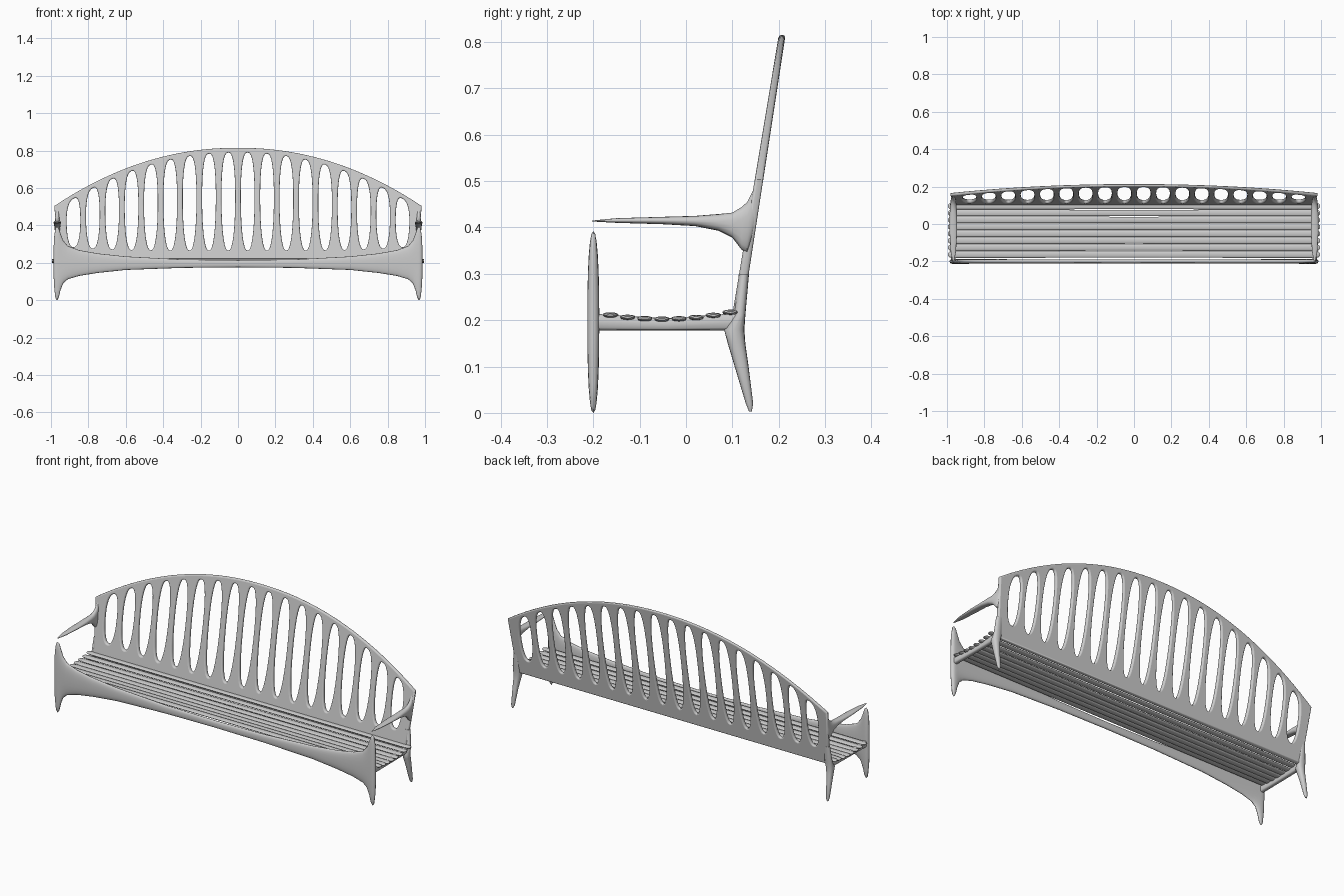
import bpy
import bmesh
import math

cube = bpy.data.objects.get("Cube")
if cube:
    bpy.data.objects.remove(cube, do_unlink=True)

grey = bpy.data.materials.new("warm_grey")
grey.use_nodes = True
GREY = (0.6, 0.6, 0.6, 1.0)
grey.diffuse_color = GREY
grey.node_tree.nodes["Principled BSDF"].inputs["Base Color"].default_value = GREY


def finish(obj, angle=50):
    obj.data.materials.clear()
    obj.data.materials.append(grey)
    bpy.ops.object.select_all(action="DESELECT")
    obj.select_set(True)
    bpy.context.view_layer.objects.active = obj
    bpy.ops.object.shade_smooth_by_angle(angle=math.radians(angle))
    return obj


def power(value, exponent):
    return math.copysign(abs(value) ** exponent, value)


def loft(name, axis, stations, sides=16, square=0.85):
    """Skin rounded sections; a station is (position, centre a, centre b, half a, half b)."""
    a, b = [i for i in range(3) if i != axis]
    bm = bmesh.new()
    rings = []
    for pos, ca, cb, ha, hb in stations:
        ring = []
        for k in range(sides):
            t = math.tau * k / sides
            co = [0, 0, 0]
            co[axis] = pos
            co[a] = ca + ha * power(math.cos(t), square)
            co[b] = cb + hb * power(math.sin(t), square)
            ring.append(bm.verts.new(co))
        rings.append(ring)
    for low, high in zip(rings, rings[1:]):
        for k in range(sides):
            n = (k + 1) % sides
            bm.faces.new((low[k], low[n], high[n], high[k]))
    bm.faces.new(rings[0])
    bm.faces.new(rings[-1])
    bmesh.ops.recalc_face_normals(bm, faces=bm.faces)
    mesh = bpy.data.meshes.new(name)
    bm.to_mesh(mesh)
    bm.free()
    obj = bpy.data.objects.new(name, mesh)
    bpy.context.collection.objects.link(obj)
    return finish(obj)


# Front apron with both front legs: x, underside, top edge, half thickness
half = [(0, 0.176, 0.214, 0.010), (0.3, 0.173, 0.218, 0.010), (0.6, 0.162, 0.234, 0.011),
        (0.75, 0.146, 0.25, 0.012), (0.85, 0.13, 0.268, 0.012), (0.91, 0.112, 0.29, 0.013),
        (0.935, 0.09, 0.32, 0.013), (0.95, 0.05, 0.36, 0.013), (0.958, 0.015, 0.385, 0.013),
        (0.968, 0, 0.392, 0.013), (0.976, 0.01, 0.385, 0.012), (0.982, 0.06, 0.35, 0.009),
        (0.986, 0.13, 0.28, 0.003)]
profile = [(-x, lo, hi, t) for x, lo, hi, t in half[:0:-1]] + half
loft("front_apron", 0, [(x, -0.2, (lo + hi) / 2, t, (hi - lo) / 2)
                        for x, lo, hi, t in profile], 24)


# Backrest: arched panel with a row of tall slots
def arch(x):
    return 0.815 - 0.31 * (abs(x) / 0.98) ** 2.1


curve = bpy.data.curves.new("backrest", "CURVE")
curve.dimensions = "2D"
curve.fill_mode = "BOTH"
curve.extrude = 0.003
curve.bevel_depth = 0.007
curve.bevel_resolution = 2
curve.offset = -0.007


def add_outline(points):
    spline = curve.splines.new("POLY")
    spline.points.add(len(points) - 1)
    for p, (x, z) in zip(spline.points, points):
        p.co = (x, z, 0, 1)
    spline.use_cyclic_u = True


STEPS = 48
outline = [(-0.962, 0.195), (0.962, 0.195), (0.966, 0.3)]
outline += [(x, arch(x)) for x in (0.982 - 1.964 * i / STEPS for i in range(STEPS + 1))]
add_outline(outline + [(-0.966, 0.3)])

SLOTS = 18
for i in range(SLOTS):
    cx = (i - (SLOTS - 1) / 2) * 0.1035
    low = 0.265 + 0.03 * cx ** 4
    high = arch(cx) - 0.025
    slope = (arch(cx + 0.02) - arch(cx - 0.02)) / 0.04
    points = []
    for k in range(36):
        t = -math.tau * k / 36
        s = power(math.sin(t), 0.9)
        dx = 0.0365 * power(math.cos(t), 0.75 if s > 0 else 0.85) * (1 + 0.06 * s)
        lean = slope * dx * max(s, 0)
        points.append((cx + dx, (low + high) / 2 + (high - low) / 2 * s + lean))
    add_outline(points)

back = bpy.data.objects.new("backrest", curve)
bpy.context.collection.objects.link(back)
bpy.ops.object.select_all(action="DESELECT")
back.select_set(True)
bpy.context.view_layer.objects.active = back
bpy.ops.object.convert(target="MESH")
back = bpy.context.view_layer.objects.active
for v in back.data.vertices:
    x, z, w = v.co
    taper = 1.1 - 0.6 * (z - 0.2)
    v.co = (x, 0.125 + 0.16 * (z - 0.3) - w * taper, z)
finish(back)

# Seat slats, gently dished from front to back
for i in range(8):
    y = -0.163 + 0.037 * i
    z = 0.202 + 0.7 * (y + 0.05) ** 2
    ends = [(0.994, 0.008, 0.002), (0.985, 0.015, 0.005), (0.95, 0.0175, 0.006),
            (0.5, 0.0175, 0.006), (0, 0.0165, 0.006)]
    stations = [(-x, y, z, w, t) for x, w, t in ends]
    stations += [(x, y, z, w, t) for x, w, t in ends[-2::-1]]
    loft(f"seat_slat_{i + 1}", 0, stations, 12)

for side, sx in (("left", 1), ("right", -1)):
    # Side rail under the slats
    loft(f"{side}_side_rail", 1, [(-0.2, sx * 0.966, 0.196, 0.012, 0.018),
                                  (-0.04, sx * 0.964, 0.191, 0.012, 0.013),
                                  (0.12, sx * 0.962, 0.197, 0.012, 0.019)], 12, 0.6)
    # Back leg, flaring into the backrest
    loft(f"{side}_back_leg", 2, [(z, sx * x, y, w, t) for z, x, y, w, t in (
        (0.003, 0.968, 0.139, 0.004, 0.003), (0.02, 0.967, 0.137, 0.01, 0.008),
        (0.1, 0.965, 0.12, 0.014, 0.015), (0.15, 0.962, 0.109, 0.018, 0.019),
        (0.18, 0.96, 0.104, 0.022, 0.022), (0.21, 0.958, 0.116, 0.022, 0.012),
        (0.3, 0.956, 0.125, 0.015, 0.011))])
    # Armrest, a blade that flares where it meets the backrest
    loft(f"{side}_armrest", 1, [(y, sx * 0.966, z, w, h) for y, z, w, h in (
        (-0.203, 0.414, 0.003, 0.001), (-0.15, 0.415, 0.014, 0.005),
        (-0.05, 0.415, 0.02, 0.008), (0.02, 0.414, 0.02, 0.011),
        (0.07, 0.411, 0.019, 0.018), (0.1, 0.405, 0.017, 0.027),
        (0.12, 0.398, 0.015, 0.046), (0.132, 0.4, 0.013, 0.055),
        (0.142, 0.425, 0.011, 0.05), (0.152, 0.455, 0.009, 0.04))])
